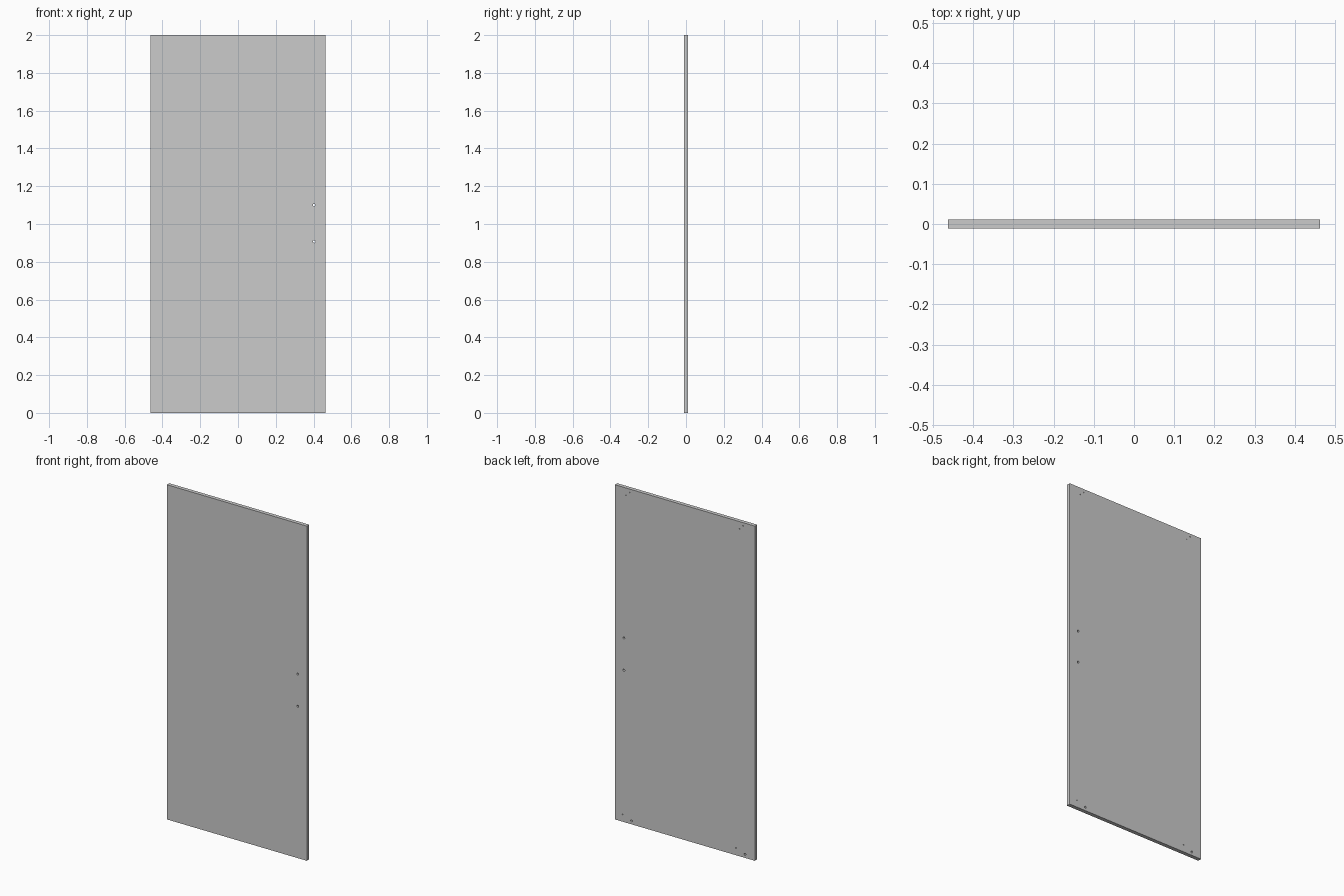
import bpy, math

if "Cube" in bpy.data.objects:
    bpy.data.objects.remove(bpy.data.objects["Cube"])

W, T, H = 0.926, 0.023, 2.0

# door panel
bpy.ops.mesh.primitive_cube_add(size=1, location=(0, 0, H / 2))
panel = bpy.context.object
panel.name = "door_panel"
panel.scale = (W, T, H)
bpy.ops.object.transform_apply(location=True, scale=True)

cutters = []

def drill(x, z, radius, depth=None):
    """Hole along y: through when depth is None, else blind from the back."""
    length = T * 2 if depth is None else depth * 2
    y = 0 if depth is None else T / 2
    bpy.ops.mesh.primitive_cylinder_add(vertices=24, radius=radius, depth=length,
                                        location=(x, y, z), rotation=(math.pi / 2, 0, 0))
    cutter = bpy.context.object
    cutter.name = "hole_cutter"
    cutter.hide_render = True
    cutters.append(cutter)

# handle holes
for z in (0.907, 1.1):
    drill(0.403, z, 0.0065)

# hardware holes on the back, same pattern at both sides
for shift in (0, -0.75):
    drill(0.364 + shift, 1.98, 0.003, 0.012)
    drill(0.388 + shift, 1.957, 0.003, 0.012)
    drill(0.411 + shift, 0.043, 0.003, 0.012)
    drill(0.352 + shift, 0.021, 0.006, 0.012)

# cut the holes and remove the helpers
bpy.context.view_layer.objects.active = panel
for cutter in cutters:
    mod = panel.modifiers.new("hole", 'BOOLEAN')
    mod.operation = 'DIFFERENCE'
    mod.solver = 'EXACT'
    mod.object = cutter
    bpy.ops.object.modifier_apply(modifier=mod.name)
for cutter in cutters:
    bpy.data.objects.remove(cutter, do_unlink=True)

bpy.ops.object.select_all(action='DESELECT')
panel.select_set(True)
bpy.ops.object.shade_smooth_by_angle(angle=math.radians(30))
